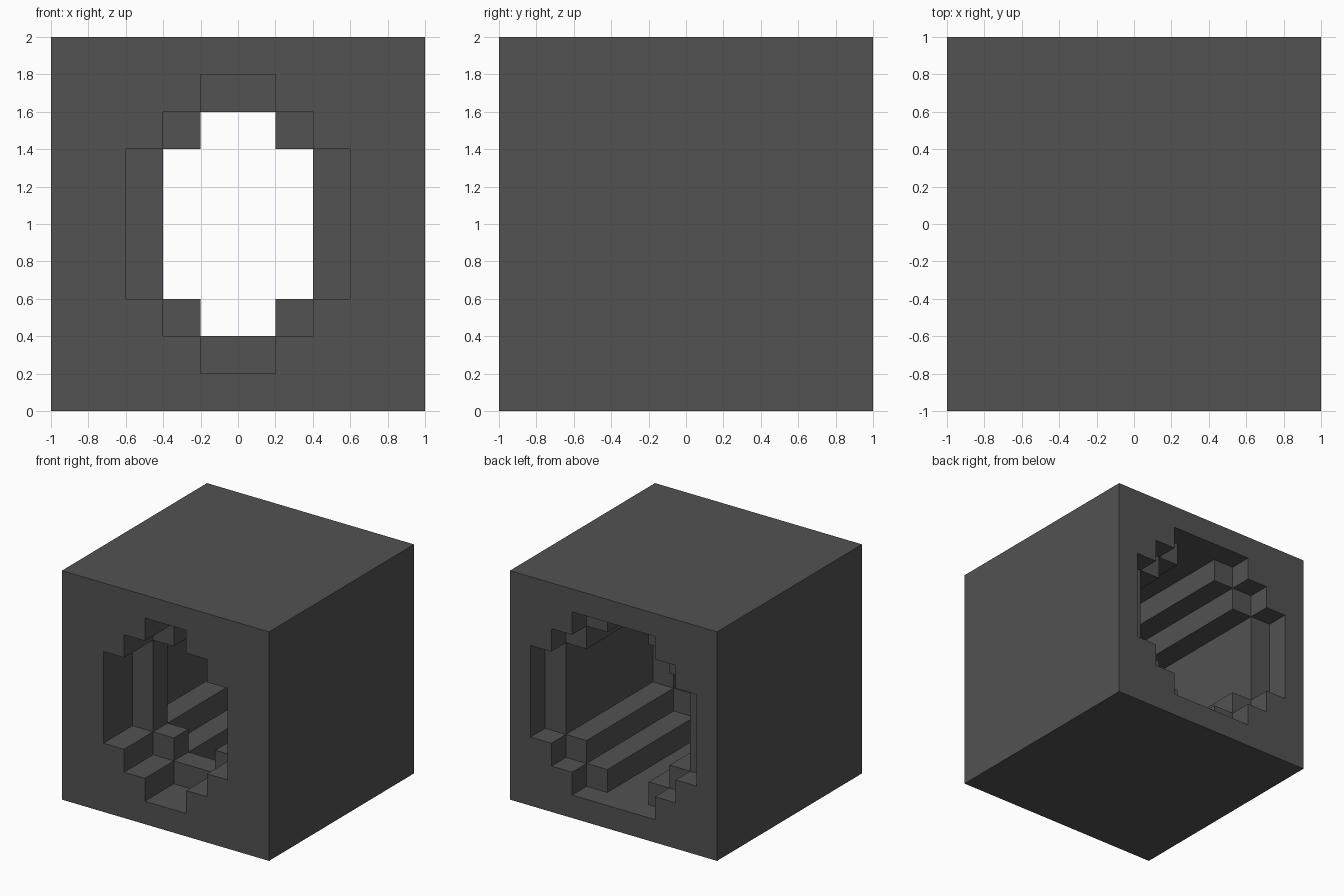
import bpy, bmesh
from mathutils import Vector

if "Cube" in bpy.data.objects:
    bpy.data.objects.remove(bpy.data.objects["Cube"], do_unlink=True)

# Half-widths of each stepped section, one value per height band
HEIGHTS = [0, 0.2, 0.4, 0.6, 1.4, 1.6, 1.8, 2]
BLOCK = [1] * 7
WIDE = [0, 0.4, 0.6, 0.8, 0.6, 0.4, 0]
MAIN = [0, 0.2, 0.4, 0.6, 0.4, 0.2, 0]
NARROW = [0, 0, 0.2, 0.4, 0.2, 0, 0]

# Tunnel sections from front to back: start, end, section
SEGMENTS = [(-1, -0.6, MAIN), (-0.6, -0.4, NARROW),
            (-0.4, 0.8, MAIN), (0.8, 1, WIDE)]

bm = bmesh.new()


def quad(points, normal):
    """Add a flat face that looks along the given direction."""
    face = bm.faces.new([bm.verts.new(p) for p in points])
    face.normal_update()
    if face.normal.dot(Vector(normal)) < 0:
        face.normal_flip()


def upright(y, section_a, section_b, facing):
    """Fill the area between two sections in one upright plane."""
    for a, b, low, high in zip(section_a, section_b, HEIGHTS, HEIGHTS[1:]):
        if a != b:
            for s in (-1, 1):
                quad([(s * a, y, low), (s * b, y, low),
                      (s * b, y, high), (s * a, y, high)], (0, facing, 0))


def level(y0, y1, a, b, z, facing):
    """Add a mirrored pair of treads or ceilings."""
    for s in (-1, 1):
        quad([(s * a, y0, z), (s * b, y0, z),
              (s * b, y1, z), (s * a, y1, z)], (0, 0, facing))


def side_walls(y0, y1, w, low, high, facing):
    """Add a mirrored pair of side walls."""
    for s in (-1, 1):
        quad([(s * w, y0, low), (s * w, y1, low),
              (s * w, y1, high), (s * w, y0, high)], (s * facing, 0, 0))


# Outer sides, top and bottom
side_walls(-1, 1, 1, 0, 2, 1)
level(-1, 1, 0, 1, 2, 1)
level(-1, 1, 0, 1, 0, -1)

# Tunnel walls, treads and ceilings
for y0, y1, section in SEGMENTS:
    for i, w in enumerate(section):
        if w:
            side_walls(y0, y1, w, HEIGHTS[i], HEIGHTS[i + 1], -1)
        if i and section[i - 1] != w:
            below = section[i - 1]
            level(y0, y1, below, w, HEIGHTS[i], 1 if w > below else -1)

# Front and back faces, and the ledges where the tunnel changes size
upright(-1, BLOCK, MAIN, -1)
upright(-0.6, MAIN, NARROW, -1)
upright(-0.4, NARROW, MAIN, 1)
upright(0.8, MAIN, WIDE, 1)
upright(1, WIDE, BLOCK, 1)

bmesh.ops.remove_doubles(bm, verts=bm.verts, dist=0.0001)
mesh = bpy.data.meshes.new("tunnel_block")
bm.to_mesh(mesh)
bm.free()

# Single dark grey colour
grey = bpy.data.materials.new("dark_grey")
grey.use_nodes = True
colour = (0.085, 0.085, 0.085, 1)
grey.diffuse_color = colour
grey.node_tree.nodes["Principled BSDF"].inputs["Base Color"].default_value = colour
mesh.materials.append(grey)

block = bpy.data.objects.new("tunnel_block", mesh)
bpy.context.collection.objects.link(block)
